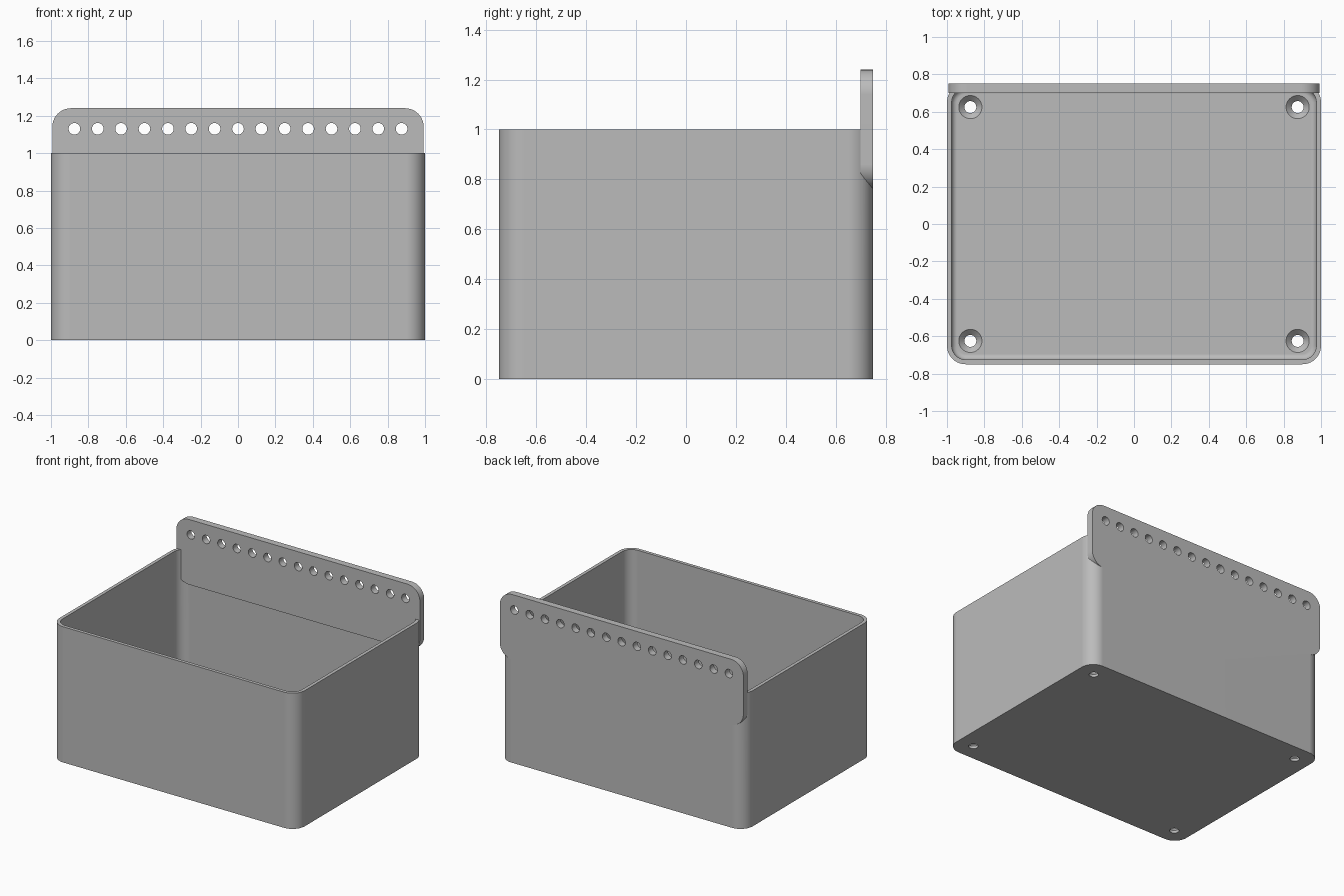
import bpy, bmesh
from math import sin, cos, pi
from mathutils import Matrix

cube = bpy.data.objects.get("Cube")
if cube:
    bpy.data.objects.remove(cube, do_unlink=True)

grey = bpy.data.materials.new("matte grey")
grey.use_nodes = True
GREY = (0.5, 0.5, 0.5, 1)
grey.diffuse_color = GREY
grey.node_tree.nodes["Principled BSDF"].inputs["Base Color"].default_value = GREY

W, D, H = 1.0, 0.75, 1.0          # half width, half depth, height of the box
WALL, FLOOR = 0.025, 0.05
RAIL_Y, RAIL_LOW, RAIL_TOP = 0.70, 0.76, 1.24


def rounded_rect(hx, hy, r, steps=10):
    """Outline of a rectangle with rounded corners, counter-clockwise."""
    pts = []
    for k, (sx, sy) in enumerate([(1, 1), (-1, 1), (-1, -1), (1, -1)]):
        for i in range(steps + 1):
            a = (k + i / steps) * pi / 2
            pts.append((sx * (hx - r) + r * cos(a), sy * (hy - r) + r * sin(a)))
    return pts


def loft(name, rings, matrix=Matrix()):
    """Closed solid through a stack of (outline, height) rings."""
    bm = bmesh.new()
    loops = [[bm.verts.new((x, y, z)) for x, y in pts] for pts, z in rings]
    for low, high in zip(loops, loops[1:]):
        n = len(low)
        for i in range(n):
            j = (i + 1) % n
            bm.faces.new((low[i], low[j], high[j], high[i]))
    bm.faces.new(loops[0][::-1])
    bm.faces.new(loops[-1])
    bmesh.ops.transform(bm, matrix=matrix, verts=bm.verts)
    bmesh.ops.recalc_face_normals(bm, faces=bm.faces)
    mesh = bpy.data.meshes.new(name)
    bm.to_mesh(mesh)
    bm.free()
    mesh.materials.append(grey)
    ob = bpy.data.objects.new(name, mesh)
    bpy.context.collection.objects.link(ob)
    return ob


def circle(r, n=32):
    return [(r * cos(2 * pi * i / n), r * sin(2 * pi * i / n)) for i in range(n)]


def activate(ob):
    bpy.ops.object.select_all(action="DESELECT")
    ob.select_set(True)
    bpy.context.view_layer.objects.active = ob


def cut(ob, cutter, keep=False):
    mod = ob.modifiers.new("cut", "BOOLEAN")
    mod.operation, mod.solver, mod.object = "DIFFERENCE", "EXACT", cutter
    activate(ob)
    bpy.ops.object.modifier_apply(modifier=mod.name)
    if not keep:
        bpy.data.objects.remove(cutter, do_unlink=True)


# Open box with rounded upright corners
box = loft("box", [(rounded_rect(W, D, 0.1), 0), (rounded_rect(W, D, 0.1), H)])

# Cavity with a filleted floor edge
fillet = 0.03
rings = []
for i in range(7):
    a = i / 6 * pi / 2
    inset = WALL + fillet * (1 - sin(a))
    rings.append((rounded_rect(W - inset, D - inset, 0.1 - inset),
                  FLOOR + fillet * (1 - cos(a))))
rings.append((rounded_rect(W - WALL, D - WALL, 0.1 - WALL), H + 0.1))
cut(box, loft("cavity", rings))

# Countersunk screw holes in the floor
for x in (-0.875, 0.875):
    for y in (-0.625, 0.625):
        profile = [(0.032, -0.1), (0.032, FLOOR - 0.03), (0.062, FLOOR), (0.062, FLOOR + 0.02)]
        cut(box, loft("screw_hole", [(circle(r), z) for r, z in profile],
                      Matrix.Translation((x, y, 0))))

# Hanging rail let into the top of the back wall
upright = Matrix.Rotation(pi / 2, 4, "X")
outline = rounded_rect(0.993, (RAIL_TOP - RAIL_LOW) / 2, 0.1)
rail = loft("hanging_rail", [(outline, 0), (outline, D - RAIL_Y)],
            Matrix.Translation((0, D, (RAIL_TOP + RAIL_LOW) / 2)) @ upright)
cut(box, rail, keep=True)

# Row of holes along the rail
for i in range(15):
    cut(rail, loft("rail_hole", [(circle(0.031), -0.1), (circle(0.031), 0.1)],
                   Matrix.Translation((0.125 * (i - 7), D, 1.13)) @ upright))

# Smooth curved faces, crisp edges
for ob in (box, rail):
    activate(ob)
    bpy.ops.object.shade_smooth_by_angle()
    weighted = ob.modifiers.new("weighted normals", "WEIGHTED_NORMAL")
    weighted.keep_sharp = True
